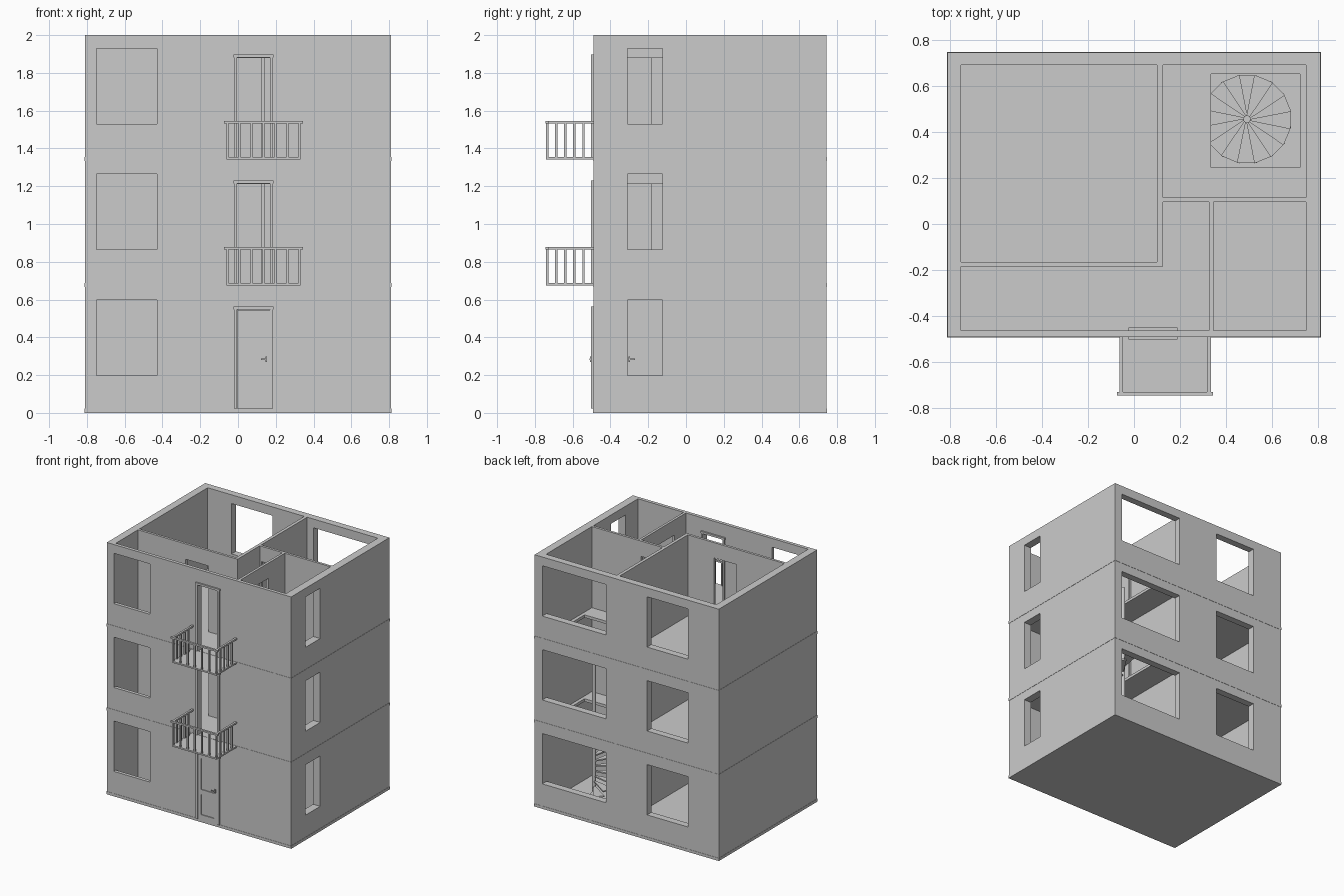
import bpy, bmesh, math
from mathutils import Matrix, Vector

if "Cube" in bpy.data.objects:
    bpy.data.objects.remove(bpy.data.objects["Cube"])

PITCH, SLAB, WALL_H = 0.6667, 0.022, 0.6447


def add_object(name, bm):
    me = bpy.data.meshes.new(name)
    bm.normal_update()
    bm.to_mesh(me)
    bm.free()
    ob = bpy.data.objects.new(name, me)
    bpy.context.collection.objects.link(ob)
    return ob


def add_box(bm, x, y, z):
    size = Vector((x[1] - x[0], y[1] - y[0], z[1] - z[0]))
    mid = Vector((x[0] + x[1], y[0] + y[1], z[0] + z[1])) / 2
    bmesh.ops.create_cube(bm, size=1, matrix=Matrix.Translation(mid) @ Matrix.Diagonal((*size, 1)))


def boxes(name, *parts):
    bm = bmesh.new()
    for p in parts:
        add_box(bm, *p)
    return add_object(name, bm)


def carve(ob, cuts):
    """Subtract a list of boxes from an object."""
    cutters = [boxes("cutter", c) for c in cuts]
    for c in cutters:
        c.hide_render = True
        m = ob.modifiers.new("cut", 'BOOLEAN')
        m.operation, m.solver, m.object = 'DIFFERENCE', 'EXACT', c
    bpy.context.view_layer.update()
    me = bpy.data.meshes.new_from_object(ob.evaluated_get(bpy.context.evaluated_depsgraph_get()))
    ob.modifiers.clear()
    ob.data = me
    for c in cutters:
        bpy.data.objects.remove(c)


def copy_up(ob, name, dz):
    dup = ob.copy()
    dup.name = name
    dup.location.z += dz
    bpy.context.collection.objects.link(dup)


# Storey walls: rooms, windows and doorways carved from a solid block
Z0, Z1 = SLAB, SLAB + WALL_H
ROOM = (Z0 - 0.1, Z1 + 0.1)
WIN = (0.197, 0.597)
DOOR = (Z0 - 0.1, 0.545)
walls = boxes("walls_ground", ((-0.81, 0.81), (-0.49, 0.745), (Z0, Z1)))
carve(walls, [
    ((-0.75, 0.10), (-0.165, 0.69), ROOM),      # large room
    ((-0.75, 0.325), (-0.463, -0.185), ROOM),   # corridor
    ((0.125, 0.325), (-0.30, 0.095), ROOM),     # corridor leg
    ((0.125, 0.747), (0.115, 0.69), ROOM),      # stair room
    ((0.345, 0.747), (-0.463, 0.095), ROOM),    # small room
    ((-0.755 + 0.006, -0.43), (-0.6, -0.42), WIN),
    ((0.70, 0.9), (-0.31, -0.125), WIN),
    ((0.18, 0.742), (0.65, 0.85), WIN),
    ((-0.54, -0.18), (0.65, 0.85), WIN),
    ((-0.005, 0.17), (-0.6, -0.42), DOOR),
    ((-0.33, -0.13), (-0.22, -0.13), DOOR),
    ((0.30, 0.37), (-0.32, -0.11), DOOR),
    ((0.14, 0.315), (0.08, 0.13), DOOR),
])
copy_up(walls, "walls_middle", PITCH)
copy_up(walls, "walls_top", 2 * PITCH)

# Floor slabs; the upper two have the stair opening
plan = ((-0.812, 0.812), (-0.492, 0.747))
boxes("floor_ground", (*plan, (0, SLAB)))
floor = boxes("floor_middle", (*plan, (PITCH, PITCH + SLAB)))
carve(floor, [((0.335, 0.72), (0.245, 0.65), (PITCH - 0.1, PITCH + 0.1))])
copy_up(floor, "floor_top", PITCH)

# Front door frames, one per storey
frame = boxes("door_frame_ground",
              ((-0.02, -0.004), (-0.502, -0.45), (Z0, 0.548)),
              ((0.169, 0.185), (-0.502, -0.45), (Z0, 0.548)),
              ((-0.024, 0.189), (-0.502, -0.45), (0.548, 0.564)))
copy_up(frame, "door_frame_middle", PITCH)
copy_up(frame, "door_frame_top", 2 * PITCH)


def door_leaf(name, width, thick):
    """Panelled leaf along local x, front facing -y, with a lever handle."""
    t, s, top = thick / 2, 0.028, 0.52
    bm = bmesh.new()
    add_box(bm, (0, s), (-t, t), (0, top))
    add_box(bm, (width - s, width), (-t, t), (0, top))
    for z in ((0, 0.04), (0.20, 0.24), (top - 0.035, top)):
        add_box(bm, (s, width - s), (-t, t), z)
    add_box(bm, (s, width - s), (-t * 0.3, t * 0.3), (0.04, top - 0.035))
    for side in (-1, 1):
        y = sorted((side * t, side * (t + 0.008)))
        add_box(bm, (width - 0.022, width - 0.014), y, (0.245, 0.275))
        y = sorted((side * (t + 0.005), side * (t + 0.011)))
        add_box(bm, (width - 0.048, width - 0.014), y, (0.257, 0.263))
    return add_object(name, bm)


# Doors of the ground storey
leaf = door_leaf("front_door", 0.172, 0.02)
leaf.location = (-0.0035, -0.49, 0.024)
leaf = door_leaf("large_room_door", 0.198, 0.014)
leaf.location = (-0.329, -0.175, 0.024)
leaf = door_leaf("small_room_door", 0.208, 0.014)
leaf.location = (0.335, -0.111, 0.024)
leaf.rotation_euler.z = -math.pi / 2

# Balconies: slab, front and side balusters, hand rails
bm = bmesh.new()
x0, x1, y0, zb, zt = -0.055, 0.325, -0.735, 0.687, 0.866
add_box(bm, (x0 - 0.007, x1 + 0.007), (-0.742, -0.49), (0.675, zb))
posts = [(x0 + (x1 - x0) * i / 6, y0) for i in range(7)]
posts += [(x, y0 + 0.048 * j) for x in (x0, x1) for j in range(1, 5)]
for px, py in posts:
    add_box(bm, (px - 0.006, px + 0.006), (py - 0.006, py + 0.006), (zb, zt))
add_box(bm, (x0 - 0.018, x1 + 0.018), (-0.745, -0.729), (zt, 0.879))
for x in (x0, x1):
    add_box(bm, (x - 0.008, x + 0.008), (-0.729, -0.49), (zt, 0.879))
balcony = add_object("balcony_middle", bm)
copy_up(balcony, "balcony_top", PITCH)

# Spiral stair: wedge treads around a column
CX, CY, R, STEPS = 0.49, 0.455, 0.195, 16
bm = bmesh.new()
for i in range(STEPS):
    a = math.pi / 2 + 2 * math.pi * i / STEPS
    z = SLAB + 0.66 * (i + 1) / (STEPS + 0.5)
    half = math.pi / STEPS * 1.15
    ring = [(0.012, a - 0.6), (R, a - half), (R, a + half), (0.012, a + 0.6)]
    vs = [bm.verts.new((CX + r * math.cos(t), CY + r * math.sin(t), z - 0.01)) for r, t in ring]
    face = bm.faces.new(vs)
    up = bmesh.ops.extrude_face_region(bm, geom=[face])["geom"]
    bmesh.ops.translate(bm, vec=(0, 0, 0.01), verts=[v for v in up if isinstance(v, bmesh.types.BMVert)])
bmesh.ops.recalc_face_normals(bm, faces=bm.faces)
add_object("stair_treads", bm)

bm = bmesh.new()
bmesh.ops.create_cone(bm, cap_ends=True, segments=16, radius1=0.016, radius2=0.016, depth=1.32,
                      matrix=Matrix.Translation((CX, CY, SLAB + 0.66)))
add_object("stair_column", bm)
